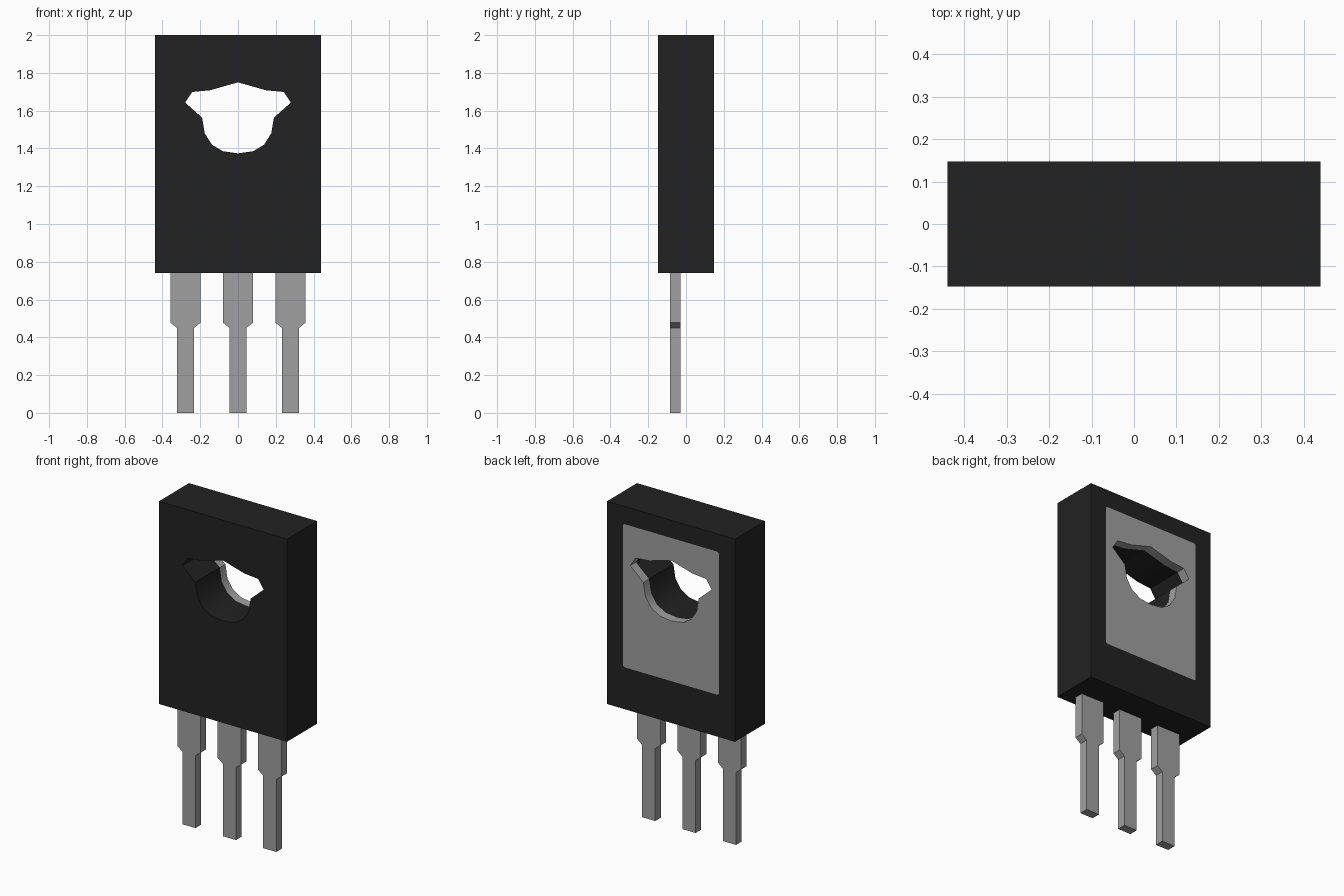
import bpy, bmesh, math

cube = bpy.data.objects.get("Cube")
if cube:
    bpy.data.objects.remove(cube, do_unlink=True)


def material(name, grey, rough, metal=0.0):
    m = bpy.data.materials.new(name)
    m.use_nodes = True
    col = (grey, grey, grey, 1)
    m.diffuse_color = col
    bsdf = m.node_tree.nodes["Principled BSDF"]
    bsdf.inputs["Base Color"].default_value = col
    bsdf.inputs["Roughness"].default_value = rough
    return m


BLACK = material("black plastic", 0.016, 0.6)
METAL = material("grey metal", 0.35, 0.4)


def prism(name, outline, y0, y1, mat):
    """Extrude an (x, z) outline from y0 to y1."""
    bm = bmesh.new()
    face = bm.faces.new([bm.verts.new((x, y0, z)) for x, z in outline])
    ext = bmesh.ops.extrude_face_region(bm, geom=[face])
    verts = [v for v in ext["geom"] if isinstance(v, bmesh.types.BMVert)]
    bmesh.ops.translate(bm, verts=verts, vec=(0, y1 - y0, 0))
    bmesh.ops.recalc_face_normals(bm, faces=bm.faces)
    mesh = bpy.data.meshes.new(name)
    bm.to_mesh(mesh)
    bm.free()
    mesh.materials.append(mat)
    ob = bpy.data.objects.new(name, mesh)
    bpy.context.collection.objects.link(ob)
    return ob


def mirrored(half):
    """Close a half outline, listed from one end of the x = 0 side, across x = 0."""
    return half + [(-x, z) for x, z in reversed(half) if x > 0]


def rounded_rect(w, z0, z1, r, steps=4):
    pts = []
    corners = [(w - r, z1 - r, 0), (r - w, z1 - r, 90), (r - w, z0 + r, 180), (w - r, z0 + r, 270)]
    for cx, cz, start in corners:
        for i in range(steps + 1):
            a = math.radians(start + 90 * i / steps)
            pts.append((cx + r * math.cos(a), cz + r * math.sin(a)))
    return pts


def cut(ob, *cutters):
    bpy.context.view_layer.objects.active = ob
    for c in cutters:
        c.hide_render = True
        mod = ob.modifiers.new("cut", "BOOLEAN")
        mod.operation = "DIFFERENCE"
        mod.solver = "EXACT"
        mod.object = c
        bpy.ops.object.modifier_apply(modifier=mod.name)


def smooth(ob):
    bpy.ops.object.select_all(action="DESELECT")
    ob.select_set(True)
    bpy.context.view_layer.objects.active = ob
    bpy.ops.object.shade_smooth_by_angle(angle=math.radians(30))


W, D, Z0, Z1 = 0.44, 0.1475, 0.74, 2.0   # body half width, half depth, bottom, top
PAD_T = 0.055                            # thickness of the back plate

# Mounting hole: rounded bottom with two side wings and a shallow peaked top
hole = mirrored([(0, 1.75), (0.148, 1.708), (0.243, 1.699), (0.28, 1.643), (0.19, 1.563),
                 (0.176, 1.48), (0.138, 1.42), (0.08, 1.385), (0, 1.374)])
pad_outline = rounded_rect(0.33, 1.0, 1.89, 0.012)

hole_cutter = prism("hole_cutter", hole, -0.3, 0.3, BLACK)
pad_cutter = prism("pad_cutter", pad_outline, D - PAD_T, 0.3, BLACK)

# Plastic body, with a recess for the metal plate
body = prism("body", [(-W, Z0), (W, Z0), (W, Z1), (-W, Z1)], -D, D, BLACK)
cut(body, pad_cutter, hole_cutter)
smooth(body)

# Metal plate flush with the back
pad = prism("back_plate", pad_outline, D - PAD_T, D, METAL)
cut(pad, hole_cutter)
smooth(pad)

for c in (hole_cutter, pad_cutter):
    bpy.data.objects.remove(c, do_unlink=True)

# Three stepped pins under the body
pin = [(0.08, Z0 + 0.02), (0.08, 0.478), (0.045, 0.45), (0.045, 0)]
pin += [(-x, z) for x, z in reversed(pin)]
for name, cx in (("right_pin", -0.278), ("middle_pin", 0), ("left_pin", 0.278)):
    prism(name, [(x + cx, z) for x, z in pin], -0.085, -0.03, METAL)
